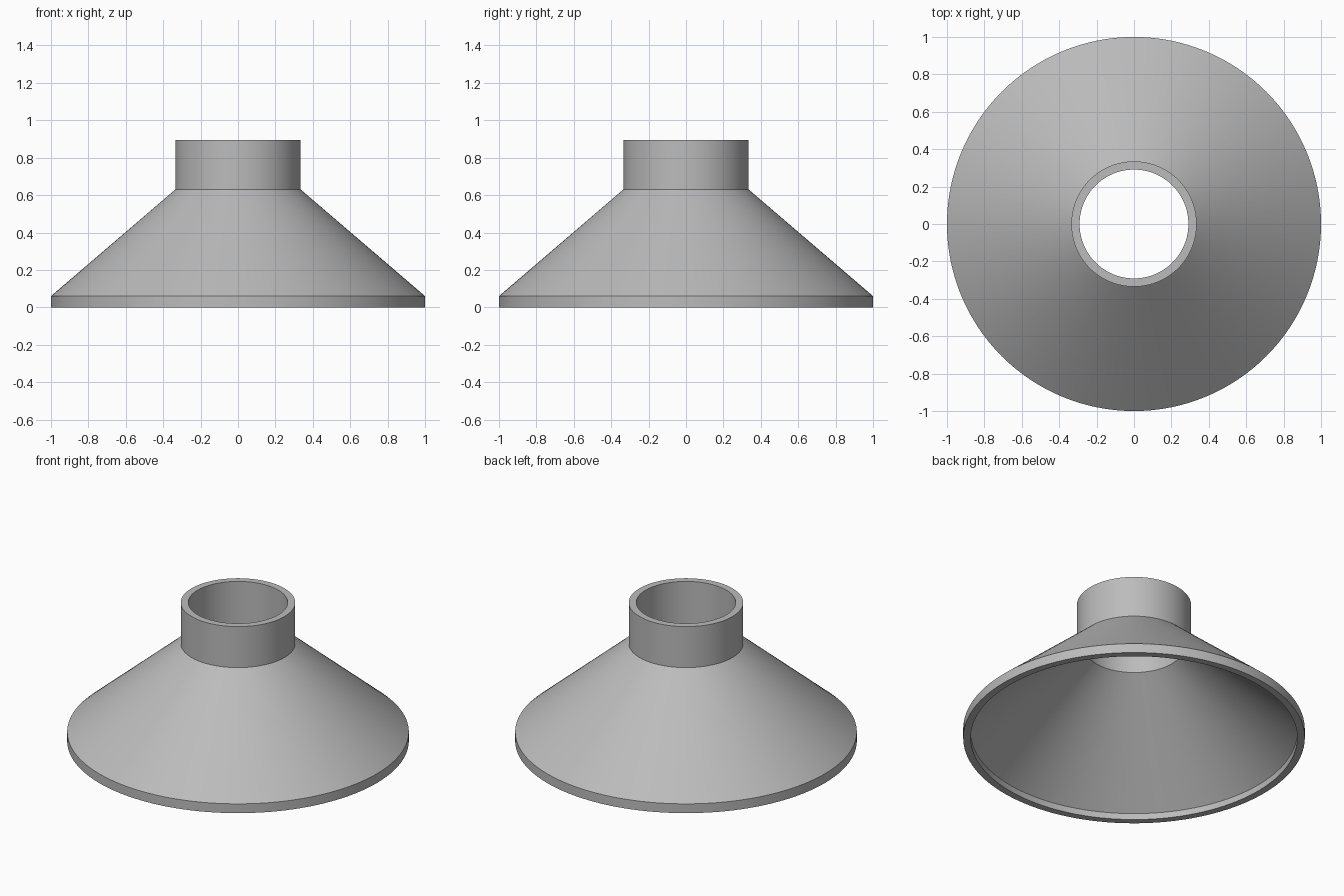
import bpy
import bmesh
import math
from mathutils import Matrix, Vector

SEGMENTS = 128
WALL = 0.044

cube = bpy.data.objects.get("Cube")
if cube:
    bpy.data.objects.remove(cube, do_unlink=True)

# One plain grey
grey = bpy.data.materials.new("plain_grey")
grey.use_nodes = True
colour = (0.5, 0.5, 0.5, 1)
grey.diffuse_color = colour
grey.node_tree.nodes["Principled BSDF"].inputs["Base Color"].default_value = colour

# Wall cross-section: outside from rim to collar, then the inside back down
outer = [(1, 0), (1, 0.06), (0.335, 0.63), (0.335, 0.895)]
drop = 0.02  # the inner corners sit lower, keeping the wall even
inner = [(r - WALL, z - drop if 0 < i < 3 else z) for i, (r, z) in enumerate(outer)]
profile = outer + inner[::-1]

# Hollow flared cone with a straight rim and collar, spun around z
bm = bmesh.new()
verts = [bm.verts.new((r, 0, z)) for r, z in profile]
edges = [bm.edges.new((verts[i - 1], verts[i])) for i in range(len(verts))]
bmesh.ops.spin(bm, geom=verts + edges, cent=(0, 0, 0), axis=(0, 0, 1),
               angle=math.tau, steps=SEGMENTS, use_merge=True)
bmesh.ops.remove_doubles(bm, verts=bm.verts, dist=0.0001)
bmesh.ops.recalc_face_normals(bm, faces=bm.faces)

mesh = bpy.data.meshes.new("flared_cone")
bm.to_mesh(mesh)
bm.free()
mesh.materials.append(grey)
cone = bpy.data.objects.new("flared_cone", mesh)
bpy.context.collection.objects.link(cone)

# Smooth round walls with crisp rims
bpy.ops.object.select_all(action="DESELECT")
cone.select_set(True)
bpy.context.view_layer.objects.active = cone
bpy.ops.object.shade_smooth_by_angle(angle=math.radians(30))
